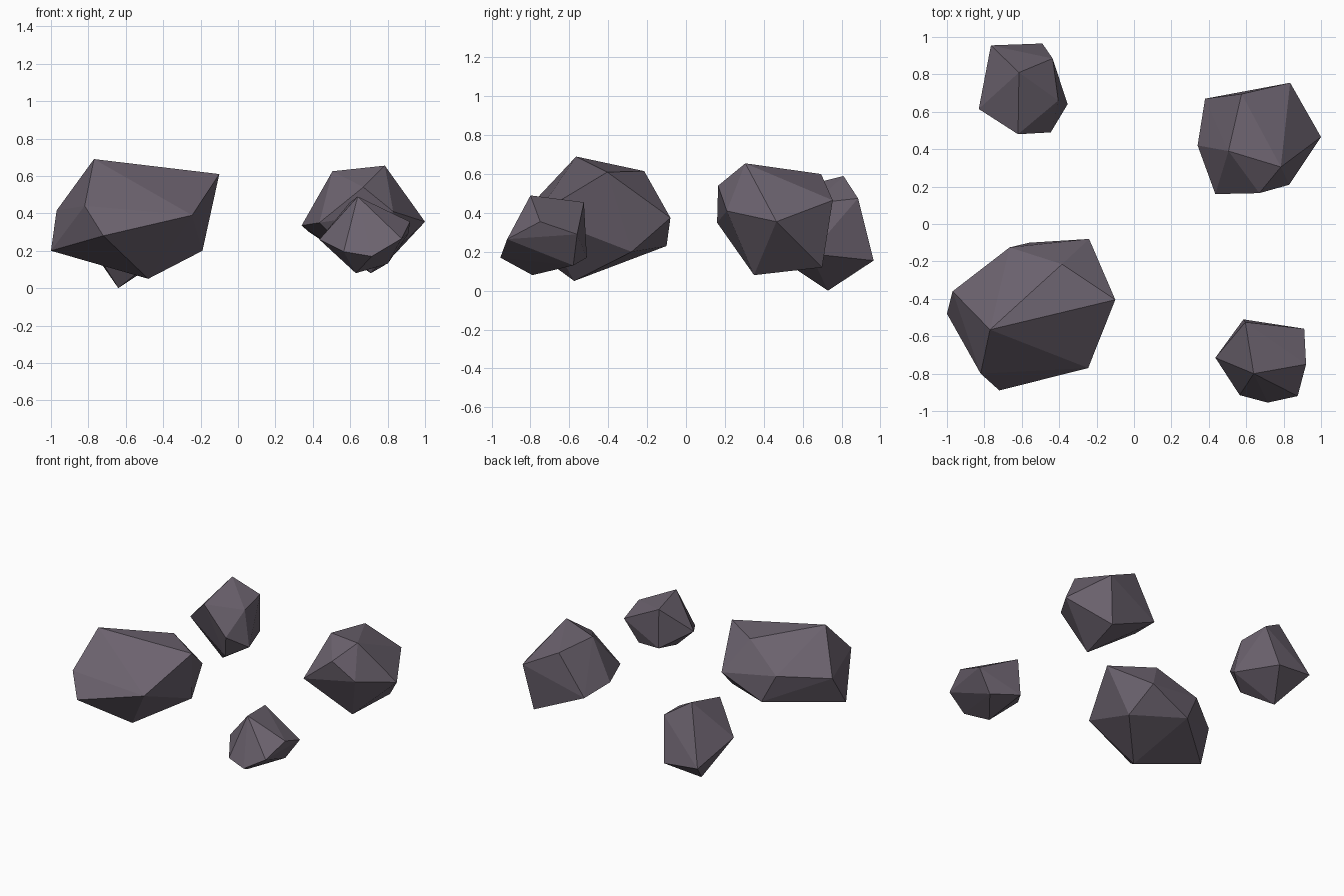
import bpy, bmesh

# One stone colour for all rocks
stone = bpy.data.materials.new("dusky purple grey stone")
stone.diffuse_color = (0.147, 0.122, 0.155, 1)


def rock(name, corners):
    """Faceted boulder: the convex hull of a few corner points."""
    bm = bmesh.new()
    for c in corners:
        bm.verts.new(c)
    bmesh.ops.convex_hull(bm, input=bm.verts)
    bmesh.ops.delete(bm, geom=[v for v in bm.verts if not v.link_faces], context='VERTS')
    bmesh.ops.recalc_face_normals(bm, faces=bm.faces)
    mesh = bpy.data.meshes.new(name)
    bm.to_mesh(mesh)
    bm.free()
    mesh.materials.append(stone)
    bpy.context.collection.objects.link(bpy.data.objects.new(name, mesh))


# Large boulder, front left
rock("large_boulder", [
    (-1.0, -.48, .20), (-.97, -.36, .415), (-.77, -.565, .69), (-.10, -.405, .61),
    (-.245, -.77, .39), (-.72, -.89, .28), (-.82, -.80, .44), (-.385, -.215, .615),
    (-.24, -.08, .375), (-.19, -.28, .20), (-.48, -.575, .05), (-.665, -.125, .44),
    (-.56, -.10, .23)])

# Medium rock, back right
rock("medium_rock", [
    (.38, .67, .30), (.575, .695, .60), (.835, .755, .465), (1.0, .465, .355),
    (.83, .21, .41), (.67, .165, .54), (.435, .16, .35), (.34, .42, .335),
    (.505, .39, .625), (.785, .305, .655), (.71, .35, .08), (.78, .70, .12)])

# Small rock, front right
rock("small_front_rock", [
    (.64, -.80, .49), (.715, -.955, .17), (.875, -.92, .265), (.92, -.75, .355),
    (.91, -.56, .29), (.565, -.915, .195), (.435, -.715, .26), (.595, -.525, .455),
    (.585, -.51, .17), (.63, -.79, .08), (.80, -.58, .13)])

# Small rock, back left
rock("small_back_rock", [
    (-.765, .955, .18), (-.49, .965, .155), (-.435, .885, .475), (-.405, .66, .45),
    (-.355, .64, .19), (-.445, .49, .295), (-.62, .48, .506), (-.83, .615, .306),
    (-.615, .81, .59), (-.64, .73, 0), (-.49, .55, .12)])
